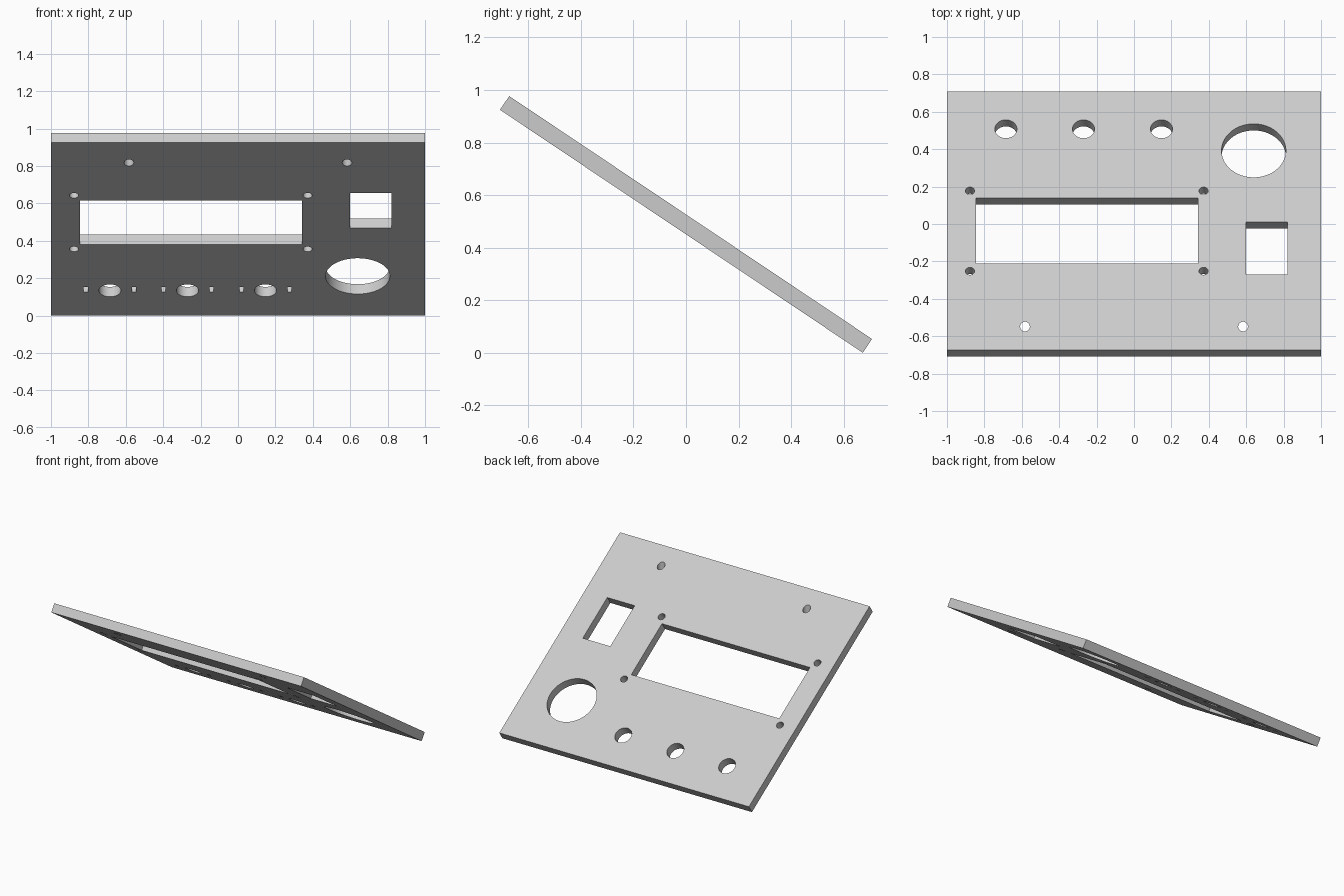
import bpy
import bmesh
import math
from mathutils import Matrix, Vector

cube = bpy.data.objects.get("Cube")
if cube:
    bpy.data.objects.remove(cube, do_unlink=True)

TILT = math.radians(33.8)
LENGTH, THICK = 1.662, 0.063

grey = bpy.data.materials.new("light grey")
grey.use_nodes = True
colour = (0.6, 0.6, 0.6, 1)
grey.diffuse_color = colour
grey.node_tree.nodes["Principled BSDF"].inputs["Base Color"].default_value = colour


def new_object(name, bm):
    mesh = bpy.data.meshes.new(name)
    bm.to_mesh(mesh)
    bm.free()
    mesh.materials.append(grey)
    obj = bpy.data.objects.new(name, mesh)
    bpy.context.collection.objects.link(obj)
    return obj


def box(name, centre, size):
    bm = bmesh.new()
    bmesh.ops.create_cube(bm, size=1, matrix=Matrix.Translation(centre) @ Matrix.Diagonal((*size, 1)))
    return new_object(name, bm)


def cylinder(name, x, y, radius, lean=0, sides=48):
    bm = bmesh.new()
    bmesh.ops.create_cone(bm, cap_ends=True, segments=sides, radius1=radius, radius2=radius,
                          depth=0.4, matrix=Matrix.Translation((x, y, 0)) @ Matrix.Rotation(lean, 4, "X"))
    return new_object(name, bm)


# Flat panel, tilted once all openings are cut
panel = box("front_panel", (0, 0, 0), (2, LENGTH, THICK))
cutters = []

# Display window and switch opening
for name, x0, x1, y0, y1 in (("display_cutter", -0.845, 0.341, -0.276, 0.147),
                             ("switch_cutter", 0.6, 0.82, -0.346, -0.009)):
    cutters.append(box(name, ((x0 + x1) / 2, (y0 + y1) / 2, 0), (x1 - x0, y1 - y0, 0.4)))

# Large round opening
cutters.append(cylinder("round_cutter", 0.64, 0.451, 0.172, sides=96))

# Knob holes, each with two blind locating slots on the underside
for x in (-0.685, -0.27, 0.147):
    cutters.append(cylinder("knob_cutter", x, 0.59, 0.059))
    for side in (-1, 1):
        cutters.append(box("slot_cutter", (x + side * 0.129, 0.582, -THICK / 2),
                           (0.022, 0.048, 0.08)))

# Screw holes around the display
for x in (-0.877, 0.372):
    for y in (-0.324, 0.192):
        cutters.append(cylinder("screw_cutter", x, y, 0.0245, sides=32))

# Upright mounting holes near the upper edge
for x in (-0.583, 0.583):
    cutters.append(cylinder("mount_cutter", x, -0.66, 0.026, TILT, 32))

# Cut everything, then bake the result into the panel
for cutter in cutters:
    mod = panel.modifiers.new(cutter.name, "BOOLEAN")
    mod.operation = "DIFFERENCE"
    mod.solver = "EXACT"
    mod.object = cutter
bpy.context.view_layer.update()
graph = bpy.context.evaluated_depsgraph_get()
result = bpy.data.meshes.new_from_object(panel.evaluated_get(graph))
panel.modifiers.clear()
panel.data = result
panel.data.name = "front_panel"
for cutter in cutters:
    bpy.data.objects.remove(cutter, do_unlink=True)

# Tilt the panel and stand it on the ground
panel.data.transform(Matrix.Rotation(-TILT, 4, "X"))
lowest = min(v.co.z for v in panel.data.vertices)
panel.data.transform(Matrix.Translation(Vector((0, 0, -lowest))))

bpy.ops.object.select_all(action="DESELECT")
panel.select_set(True)
bpy.context.view_layer.objects.active = panel
bpy.ops.object.shade_smooth_by_angle(angle=math.radians(30))
